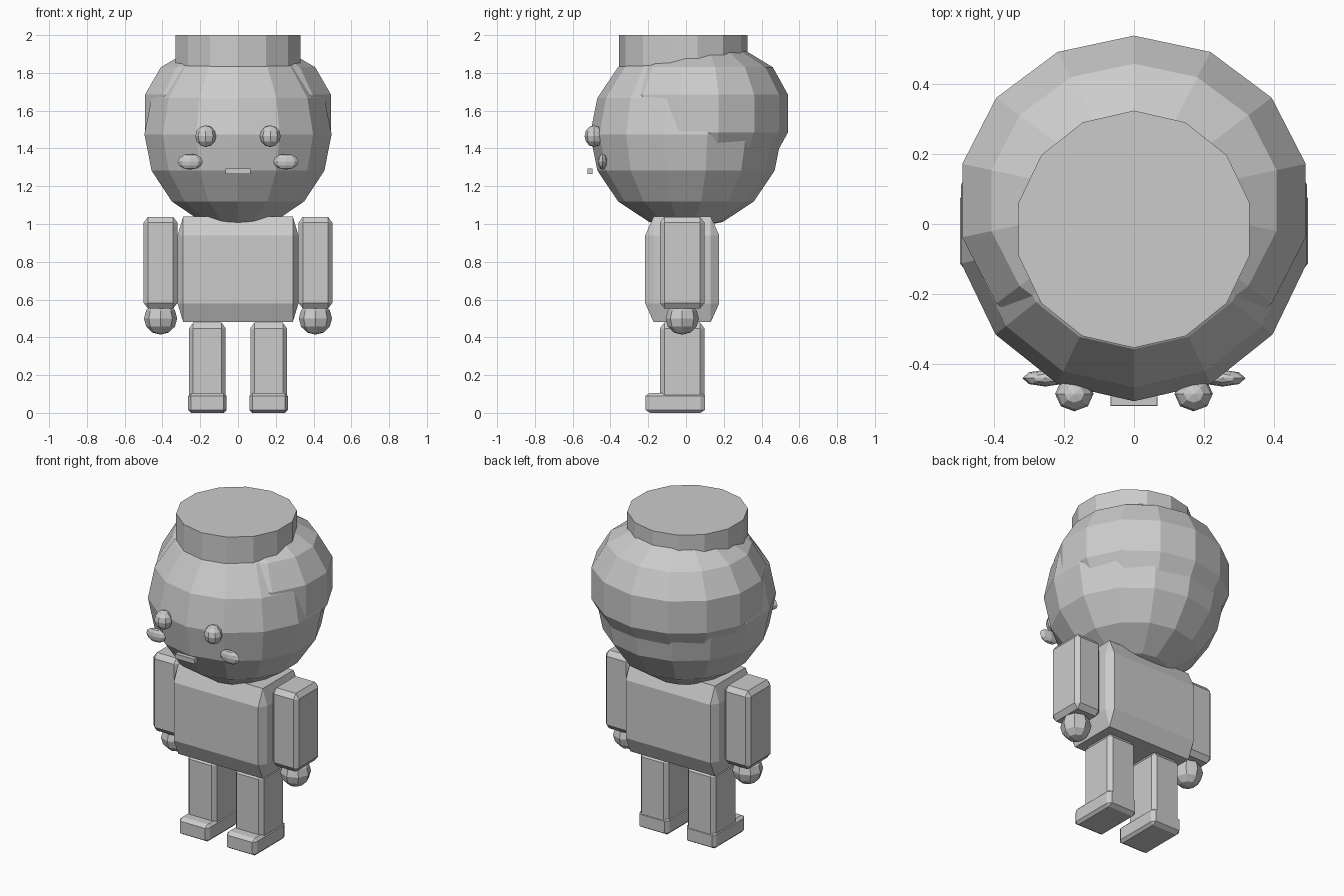
import bpy, bmesh
from math import sin, cos, pi
from mathutils import Vector

cube = bpy.data.objects.get("Cube")
if cube:
    bpy.data.objects.remove(cube)

grey = bpy.data.materials.new("plain_grey")
grey.use_nodes = True
colour = (0.6, 0.6, 0.6, 1)
grey.diffuse_color = colour
grey.node_tree.nodes["Principled BSDF"].inputs["Base Color"].default_value = colour


def finish(name, bm):
    bmesh.ops.recalc_face_normals(bm, faces=bm.faces)
    mesh = bpy.data.meshes.new(name)
    bm.to_mesh(mesh)
    bm.free()
    mesh.materials.append(grey)
    obj = bpy.data.objects.new(name, mesh)
    bpy.context.collection.objects.link(obj)
    return obj


def chamfer_box(name, centre, half, bevel):
    """Box with flat chamfers of a different depth along each axis."""
    bm = bmesh.new()
    for sx in (-1, 1):
        for sy in (-1, 1):
            for sz in (-1, 1):
                for axis in range(3):
                    p = [h if i == axis else h - b
                         for i, (h, b) in enumerate(zip(half, bevel))]
                    bm.verts.new(Vector(centre) + Vector((sx * p[0], sy * p[1], sz * p[2])))
    bmesh.ops.convex_hull(bm, input=bm.verts)
    bmesh.ops.dissolve_limit(bm, angle_limit=0.01, verts=bm.verts, edges=bm.edges)
    finish(name, bm)


def lathe(name, centre, radii, profile, sides):
    """Stack of rings, given as (radius, height) pairs; first vertex at the back."""
    bm = bmesh.new()
    rings = []
    for r, z in profile:
        ring = []
        for i in range(sides):
            a = 2 * pi * i / sides
            ring.append(bm.verts.new((centre[0] + radii[0] * r * sin(a),
                                      centre[1] + radii[1] * r * cos(a),
                                      centre[2] + radii[2] * z)))
        rings.append(ring)
    for low, high in zip(rings, rings[1:]):
        for i in range(sides):
            j = (i + 1) % sides
            bm.faces.new((low[i], low[j], high[j], high[i]))
    bm.faces.new(rings[0])
    bm.faces.new(rings[-1])
    bmesh.ops.remove_doubles(bm, verts=bm.verts, dist=0.0005)
    finish(name, bm)


def ball(name, centre, radii, sides, rows):
    profile = [(max(sin(pi * k / rows), 0.001), -cos(pi * k / rows)) for k in range(rows + 1)]
    lathe(name, centre, radii, profile, sides)


# Head, hair shell and flat-topped hat
ball("head", (0, 0, 1.475), (0.508, 0.508, 0.503), 14, 8)
lathe("hair", (0, 0.067, 1.585), (0.505, 0.473, 1),
      [(0.5, -0.34), (0.83, -0.245), (1, -0.1), (1, 0.1), (0.83, 0.245), (0.5, 0.34)], 14)
lathe("hat", (0, -0.015, 1.8), (0.34, 0.34, 1), [(1, 0), (1, 0.2)], 14)

# Mouth and torso
chamfer_box("mouth", (0, -0.508, 1.28), (0.067, 0.014, 0.015), (0.001, 0.001, 0.001))
chamfer_box("torso", (0, -0.02, 0.76), (0.32, 0.196, 0.28), (0.03, 0.045, 0.1))

# Paired parts
for side, s in (("right", -1), ("left", 1)):
    ball(side + "_eye", (s * 0.171, -0.487, 1.465), (0.055, 0.05, 0.057), 8, 6)
    ball(side + "_cheek", (s * 0.254, -0.442, 1.33), (0.066, 0.024, 0.042), 8, 6)
    chamfer_box(side + "_arm", (s * 0.41, -0.02, 0.795), (0.089, 0.118, 0.243), (0.022, 0.024, 0.03))
    ball(side + "_hand", (s * 0.41, -0.02, 0.5), (0.088, 0.088, 0.086), 8, 6)
    chamfer_box(side + "_leg", (s * 0.162, -0.02, 0.27), (0.097, 0.118, 0.208), (0.022, 0.024, 0.03))
    chamfer_box(side + "_foot", (s * 0.162, -0.057, 0.053), (0.102, 0.158, 0.053), (0.016, 0.025, 0.016))
